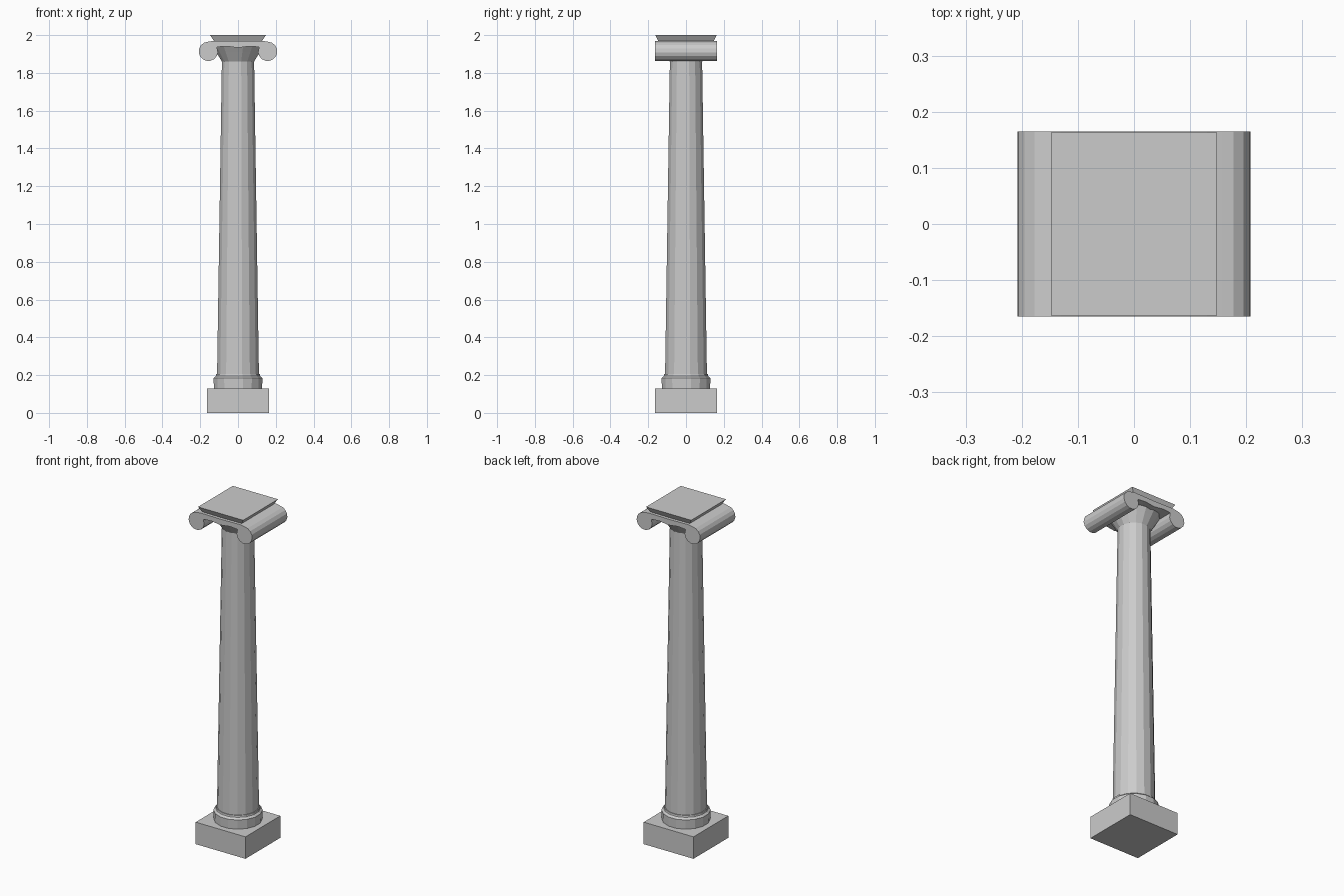
import bpy, bmesh, math

if "Cube" in bpy.data.objects:
    bpy.data.objects.remove(bpy.data.objects["Cube"])


def finish(bm, name):
    bmesh.ops.recalc_face_normals(bm, faces=bm.faces)
    mesh = bpy.data.meshes.new(name)
    bm.to_mesh(mesh)
    bm.free()
    ob = bpy.data.objects.new(name, mesh)
    bpy.context.collection.objects.link(ob)
    return ob


def tapered_block(name, z0, z1, bottom, top):
    """Box whose bottom and top half sizes may differ."""
    bm = bmesh.new()
    bmesh.ops.create_cube(bm, size=2)
    for v in bm.verts:
        hx, hy = top if v.co.z > 0 else bottom
        v.co = (v.co.x * hx, v.co.y * hy, z1 if v.co.z > 0 else z0)
    return finish(bm, name)


def lathe(name, profile, sides=16):
    """Closed turned solid from (radius, z) points."""
    bm = bmesh.new()
    rings = []
    for r, z in profile:
        angles = [2 * math.pi * (i + 0.5) / sides for i in range(sides)]
        rings.append([bm.verts.new((r * math.cos(a), r * math.sin(a), z)) for a in angles])
    for lo, hi in zip(rings, rings[1:]):
        for i in range(sides):
            j = (i + 1) % sides
            bm.faces.new((lo[i], lo[j], hi[j], hi[i]))
    bm.faces.new(rings[0])
    bm.faces.new(rings[-1])
    return finish(bm, name)


def extrude_y(name, outline, half):
    """Prism along y from an (x, z) outline."""
    bm = bmesh.new()
    face = bm.faces.new([bm.verts.new((x, -half, z)) for x, z in outline])
    new = bmesh.ops.extrude_face_region(bm, geom=[face])["geom"]
    bmesh.ops.translate(bm, vec=(0, 2 * half, 0),
                        verts=[g for g in new if isinstance(g, bmesh.types.BMVert)])
    return finish(bm, name)


# Base
tapered_block("plinth", 0, 0.13, (0.163, 0.163), (0.163, 0.163))
lathe("base_moulding", [(0.13, 0.13), (0.132, 0.185), (0.12, 0.195), (0.118, 0.205)])

# Tapering shaft
lathe("shaft", [(0.113, 0.2), (0.087, 1.86)])

# Flared bell under the scroll
lathe("bell", [(0.087, 1.86), (0.118, 1.91), (0.14, 1.945)])

# Scroll: right half outline goes round the volute, then is mirrored
cx, cz, r = 0.157, 1.914, 0.051
half = [(0, 1.968), (0.13, 1.97)]
for i in range(12):
    a = math.radians(90 - i * 24)
    half.append((cx + r * math.cos(a), cz + r * math.sin(a)))
half += [(0.112, 1.937), (0.06, 1.941), (0, 1.933)]
outline = half + [(-x, z) for x, z in reversed(half[1:-1])]
extrude_y("scroll", outline, 0.165)

# Top slab, wider at its upper edge
tapered_block("abacus", 1.965, 2.0, (0.125, 0.145), (0.148, 0.163))
